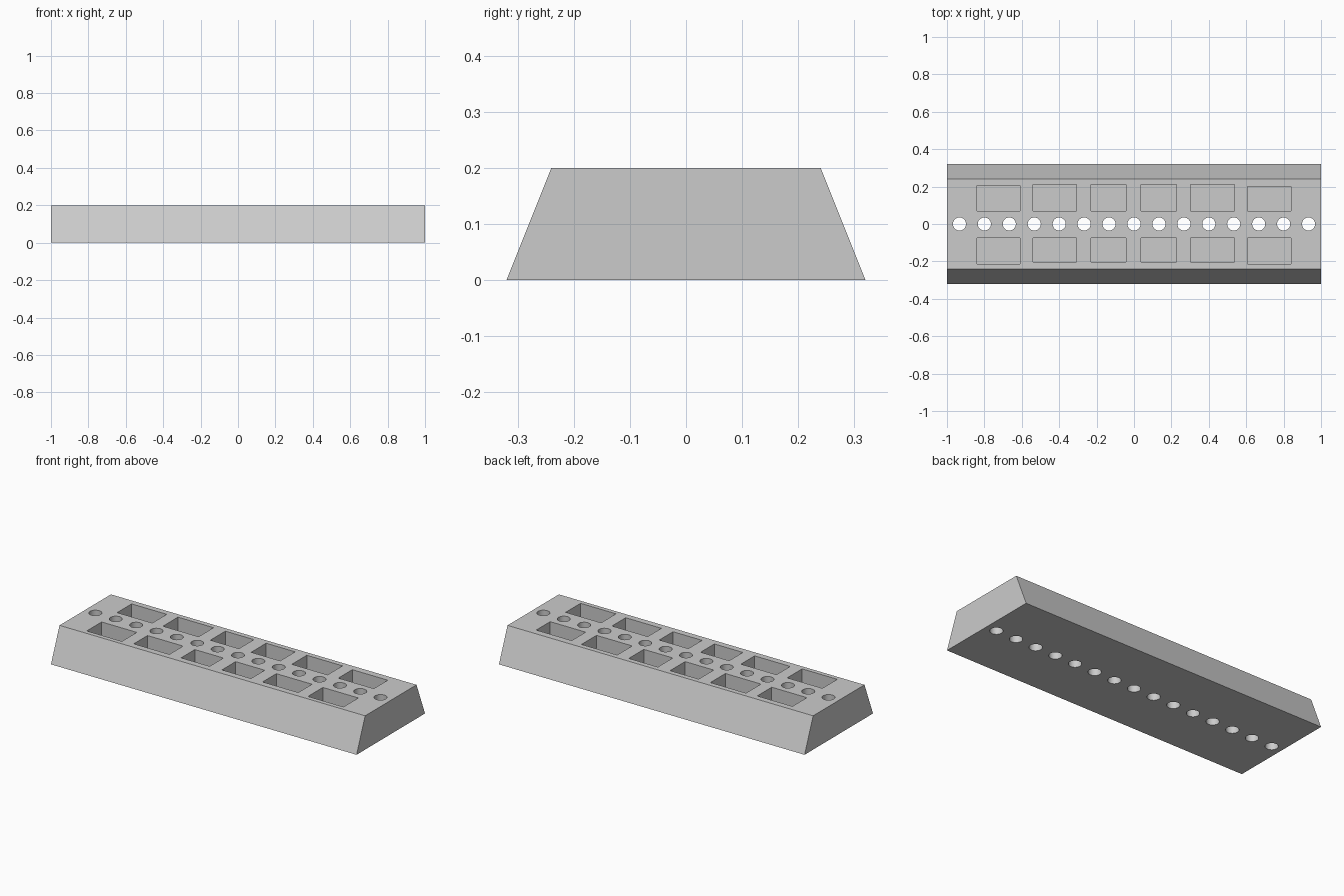
import bpy, bmesh, math
from mathutils import Matrix

cube = bpy.data.objects.get("Cube")
if cube:
    bpy.data.objects.remove(cube)

LENGTH, HEIGHT = 2.0, 0.2
HOLES, HOLE_RADIUS = 15, 0.035
POCKET_FLOOR = 0.1

grey = bpy.data.materials.new("light grey")
grey.use_nodes = True
colour = (0.6, 0.6, 0.6, 1)
grey.diffuse_color = colour
grey.node_tree.nodes["Principled BSDF"].inputs["Base Color"].default_value = colour


def make_object(name, bm):
    bmesh.ops.recalc_face_normals(bm, faces=bm.faces)
    mesh = bpy.data.meshes.new(name)
    bm.to_mesh(mesh)
    bm.free()
    mesh.materials.append(grey)
    obj = bpy.data.objects.new(name, mesh)
    bpy.context.collection.objects.link(obj)
    return obj


def add_box(bm, x0, x1, y0, y1, z0, z1):
    place = Matrix.Translation(((x0 + x1) / 2, (y0 + y1) / 2, (z0 + z1) / 2))
    size = Matrix.Diagonal((x1 - x0, y1 - y0, z1 - z0, 1))
    bmesh.ops.create_cube(bm, size=1, matrix=place @ size)


# Bar: trapezoid profile extruded along x
bm = bmesh.new()
profile = [(-0.32, 0), (0.32, 0), (0.24, HEIGHT), (-0.24, HEIGHT)]
end = bm.faces.new([bm.verts.new((-LENGTH / 2, y, z)) for y, z in profile])
new = bmesh.ops.extrude_face_region(bm, geom=[end])["geom"]
bmesh.ops.translate(bm, vec=(LENGTH, 0, 0),
                    verts=[v for v in new if isinstance(v, bmesh.types.BMVert)])
bar = make_object("perforated_bar", bm)

# Cutter: centre row of through holes
bm = bmesh.new()
spacing = LENGTH / HOLES
for i in range(HOLES):
    x = (i - (HOLES - 1) / 2) * spacing
    bmesh.ops.create_cone(bm, cap_ends=True, segments=32, radius1=HOLE_RADIUS,
                          radius2=HOLE_RADIUS, depth=HEIGHT * 2,
                          matrix=Matrix.Translation((x, 0, HEIGHT / 2)))
cutters = [make_object("hole_cutter", bm)]

# Cutter: two rows of blind rectangular pockets (x start, x end, back y, front y)
bm = bmesh.new()
pockets = [(-0.84, -0.61, 0.205, -0.214), (-0.54, -0.307, 0.21, -0.203),
           (-0.23, -0.043, 0.21, -0.203), (0.037, 0.227, 0.21, -0.203),
           (0.303, 0.537, 0.21, -0.203), (0.608, 0.84, 0.2, -0.214)]
for x0, x1, back, front in pockets:
    add_box(bm, x0, x1, 0.07, back, POCKET_FLOOR, HEIGHT * 1.5)
    add_box(bm, x0, x1, front, -0.075, POCKET_FLOOR, HEIGHT * 1.5)
cutters.append(make_object("pocket_cutter", bm))

# Cut the bar, then discard the cutters
bpy.context.view_layer.objects.active = bar
for cutter in cutters:
    cutter.hide_render = True
    cut = bar.modifiers.new(cutter.name, "BOOLEAN")
    cut.operation, cut.solver, cut.object = "DIFFERENCE", "EXACT", cutter
    bpy.ops.object.modifier_apply(modifier=cut.name)
    bpy.data.objects.remove(cutter)

bpy.ops.object.select_all(action="DESELECT")
bar.select_set(True)
bpy.ops.object.shade_smooth_by_angle(angle=math.radians(30))
